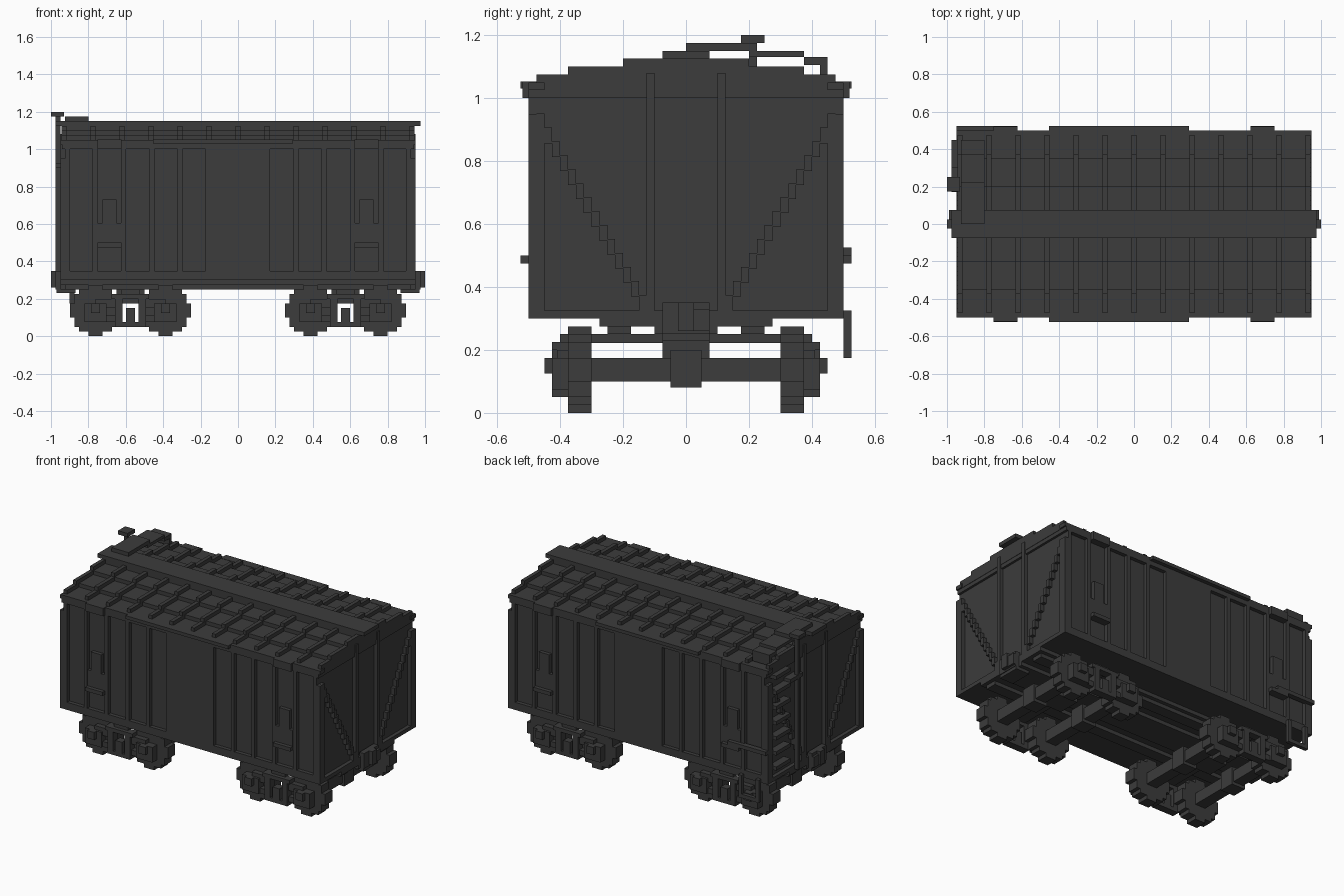
import bpy
import bmesh

if "Cube" in bpy.data.objects:
    bpy.data.objects.remove(bpy.data.objects["Cube"])

V = 0.025  # block size

paint = bpy.data.materials.new("charcoal")
paint.use_nodes = True
colour = (0.045, 0.045, 0.045, 1)
paint.diffuse_color = colour
paint.node_tree.nodes["Principled BSDF"].inputs["Base Color"].default_value = colour


def part(name, boxes):
    """One object from boxes given as (x0, x1, y0, y1, z0, z1)."""
    bm = bmesh.new()
    for x0, x1, y0, y1, z0, z1 in boxes:
        cube = bmesh.ops.create_cube(bm, size=1)["verts"]
        bmesh.ops.scale(bm, vec=(x1 - x0, y1 - y0, z1 - z0), verts=cube)
        centre = ((x0 + x1) / 2, (y0 + y1) / 2, (z0 + z1) / 2)
        bmesh.ops.translate(bm, vec=centre, verts=cube)
    mesh = bpy.data.meshes.new(name)
    bm.to_mesh(mesh)
    bm.free()
    mesh.materials.append(paint)
    obj = bpy.data.objects.new(name, mesh)
    bpy.context.collection.objects.link(obj)
    return obj


def flip_x(boxes):
    return boxes + [(-b, -a, *rest) for a, b, *rest in boxes]


def flip_y(boxes):
    return boxes + [(a, b, -d, -c, e, f) for a, b, c, d, e, f in boxes]


def both(boxes):
    return flip_x(flip_y(boxes))


# Body shell, sills and underframe
part("body", [(-.925, .925, -.475, .475, .3, 1.04)])
part("side_sills", flip_y([(-.95, .95, .45, .5, .3, .35)]))
part("end_sills", flip_x([(.9, .95, -.5, .5, .3, .325)]))
part("underframe", [(-.95, .95, -.275, .275, .275, .3),
                    (-.95, .95, -.1, .1, .25, .275)]
     + flip_y([(-.925, .925, .175, .25, .25, .275)]))

# Side walls: ribs, sliding door and top rail
rib_x = (.31, .46, .612, .765, .912)
part("wall_ribs", both([(x - V / 2, x + V / 2, .47, .5, .33, 1.05) for x in rib_x]))
part("side_doors", flip_y([(-.175, .172, .47, .5, .33, 1.04)]))
part("door_rails", flip_y([(-.455, .295, .47, .525, 1.03, 1.052)]))
part("wall_top_plates", flip_y([(-.95, .95, .45, .5, 1.025, 1.05)]))
part("upper_brackets", both([(.622, .75, .47, .52, 1.0, 1.052)]))

# Ratchet plates and their handles
part("ratchet_plates", both([(.622, .75, .47, .5, .475, .605),
                             (.65, .725, .47, .5, .6, .73)]))
part("ratchet_handles", both([(.622, .75, .49, .525, .475, .5)]))
part("rear_grab_rail", [(-.95, -.67, .49, .525, .5, .525)])

# End walls: corner posts, uprights and stepped diagonal braces
ends = [(.92, .95, .45, .5, .3, .95), (.92, .95, .1, .125, .3, 1.08)]
steps = 14
for i in range(steps):
    y = .125 + i * V
    z = .325 + i * .62 / steps
    ends.append((.92, .95, y, y + V, z, z + .05))
part("end_posts_and_braces", both(ends))

# Stepped roof, raised ribs and running board
part("roof", [(-.94, .94, -y, y, 1.0, z)
              for y, z in ((.5, 1.05), (.35, 1.075), (.2, 1.1))])
roof_ribs = []
for i in range(-6, 7):
    x = i * .155
    for y, z in ((.475, 1.075), (.375, 1.1), (.2, 1.125)):
        roof_ribs.append((x - V / 2, x + V / 2, -y, y, 1.025, z))
part("roof_ribs", roof_ribs)
part("running_board", [(-.975, .975, -.075, .075, 1.125, 1.15),
                       (-.94, .94, -.075, .075, 1.08, 1.13)])

# Brake platform, handrail, brake wheel and ladder
part("brake_platform", [(-.925, -.8, 0, .225, 1.15, 1.175)])
part("roof_handrail", [(-.925, -.8, .2, .375, 1.13, 1.15),
                       (-.925, -.8, .375, .45, 1.105, 1.13),
                       (-.925, -.8, .425, .45, 1.06, 1.11)])
part("brake_wheel", [(-1, -.93, .175, .25, 1.175, 1.2)])
part("brake_shaft", [(-.975, -.95, .2, .225, .3, 1.18),
                     (-.975, -.92, .17, .3, .9, .925)])
part("end_ladder", [(-.975, -.92, .3, .45, z / 100, z / 100 + V)
                    for z in range(38, 105, 10)])
part("corner_step", [(-.9, -.875, .5, .525, .175, .325),
                     (-.775, -.75, .5, .525, .175, .325),
                     (-.9, -.75, .5, .525, .175, .2)])

# Couplers
part("couplers", flip_x([(.94, .975, -.075, .075, .25, .35),
                         (.97, 1, -.025, .025, .26, .35),
                         (.97, .99, .025, .075, .26, .33),
                         (.87, .97, -.075, .075, .23, .27)]))


def wheel_rows(cx, y0, y1):
    """Disc of blocks, eleven rows high, standing on the ground."""
    rows = []
    for r in range(-5, 6):
        half = (int((28 - r * r) ** .5) + .5) * V
        z = (r + 5) * V
        rows.append((cx - half, cx + half, y0, y1, z, z + V))
    return rows


# Trucks: wheels, axles, side frames and bolsters
for label, c in (("left", .575), ("right", -.575)):
    wheels, axles, frame = [], [], []
    for s in (-1, 1):
        w = c + s * .187
        wheels += wheel_rows(w, .3, .375)
        axles.append((w - .0375, w + .0375, -.31, .31, .1, .175))
        axles.append((w - .05, w + .05, -.05, .05, .08, .2))
        # journal box, cap and arch bars
        frame += [(w - .06, w + .06, .37, .425, .075, .175),
                  (w - .025, w + .025, .42, .45, .125, .175)]
        a, b = sorted((c + s * .075, w))
        frame += [(a, b, .375, .41, .15, .2), (a, b, .375, .41, .075, .11)]
        p = c + s * .0625
        frame.append((p - .02, p + .02, .375, .425, .05, .225))
    frame += [(c - .1, c + .1, .375, .425, .2, .225),
              (c - .08, c + .08, .375, .425, .05, .075),
              (c - .025, c + .025, .375, .425, .075, .15)]
    part(label + "_truck_wheels", flip_y(wheels))
    part(label + "_truck_axles", axles)
    part(label + "_truck_frames", flip_y(frame))
    part(label + "_truck_bolster", [(c - .05, c + .05, -.4, .4, .222, .25),
                                    (c - .075, c + .075, -.075, .075, .175, .28)])
